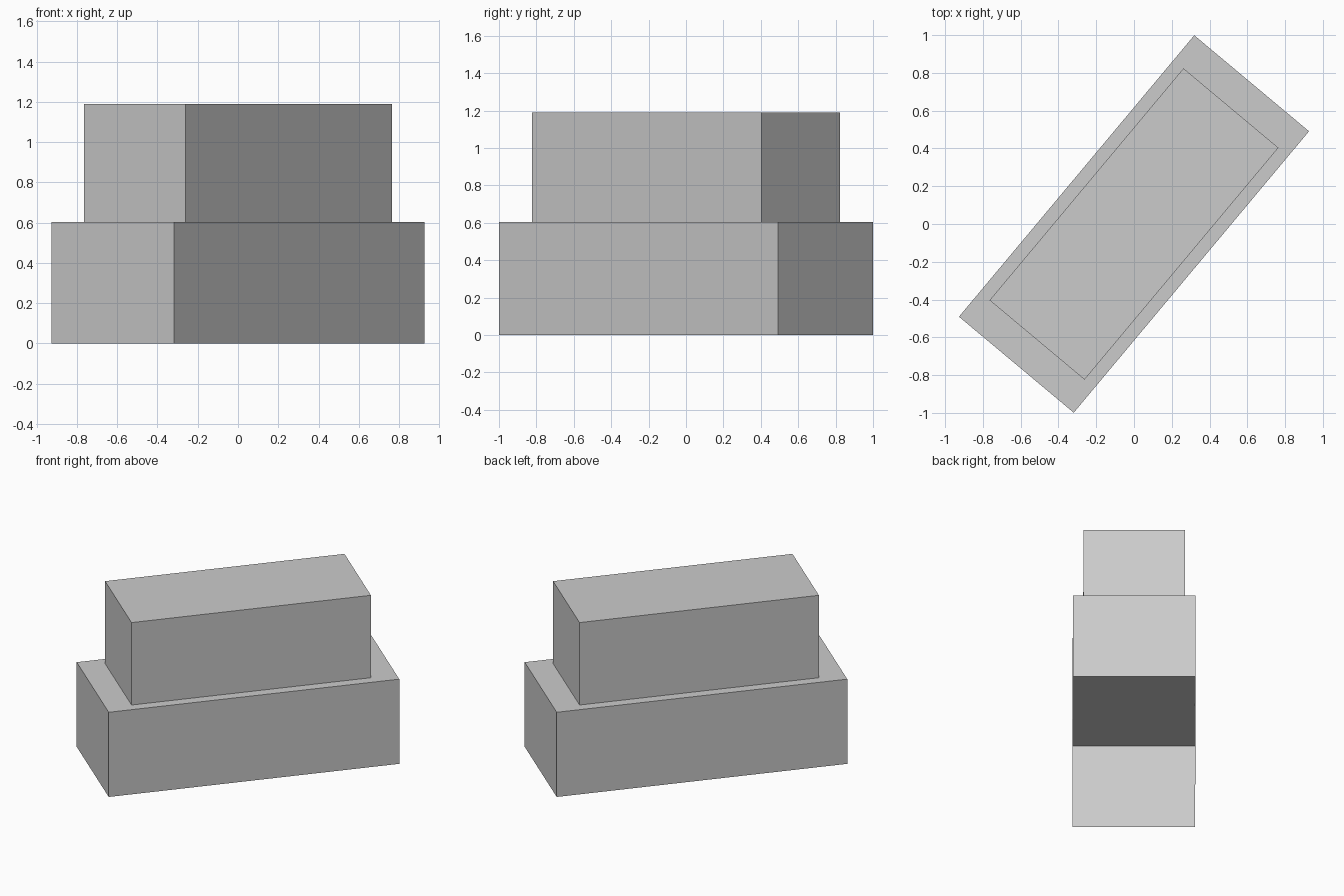
import bpy, bmesh, math
from mathutils import Matrix

if "Cube" in bpy.data.objects:
    bpy.data.objects.remove(bpy.data.objects["Cube"])

ANGLE = math.radians(50.1)

grey = bpy.data.materials.new("light grey")
grey.diffuse_color = (0.6, 0.6, 0.6, 1)
grey.use_nodes = True
grey.node_tree.nodes["Principled BSDF"].inputs["Base Color"].default_value = grey.diffuse_color


def open_box(name, length, width, z0, z1):
    """Turned box shell without a bottom face."""
    bm = bmesh.new()
    bmesh.ops.create_cube(bm, size=1)
    bm.normal_update()
    bottom = [f for f in bm.faces if f.normal.z < -0.5]
    bmesh.ops.delete(bm, geom=bottom, context='FACES')
    place = (Matrix.Translation((0, 0, (z0 + z1) / 2))
             @ Matrix.Rotation(ANGLE, 4, 'Z')
             @ Matrix.Diagonal((length, width, z1 - z0, 1)))
    bm.transform(place)
    mesh = bpy.data.meshes.new(name)
    bm.to_mesh(mesh)
    bm.free()
    mesh.materials.append(grey)
    obj = bpy.data.objects.new(name, mesh)
    bpy.context.collection.objects.link(obj)


# Wide lower storey, hollow and open underneath
open_box("lower_block", 1.942, 0.792, 0, 0.603)
# Narrower upper storey resting on it
open_box("upper_block", 1.60, 0.655, 0.603, 1.19)
